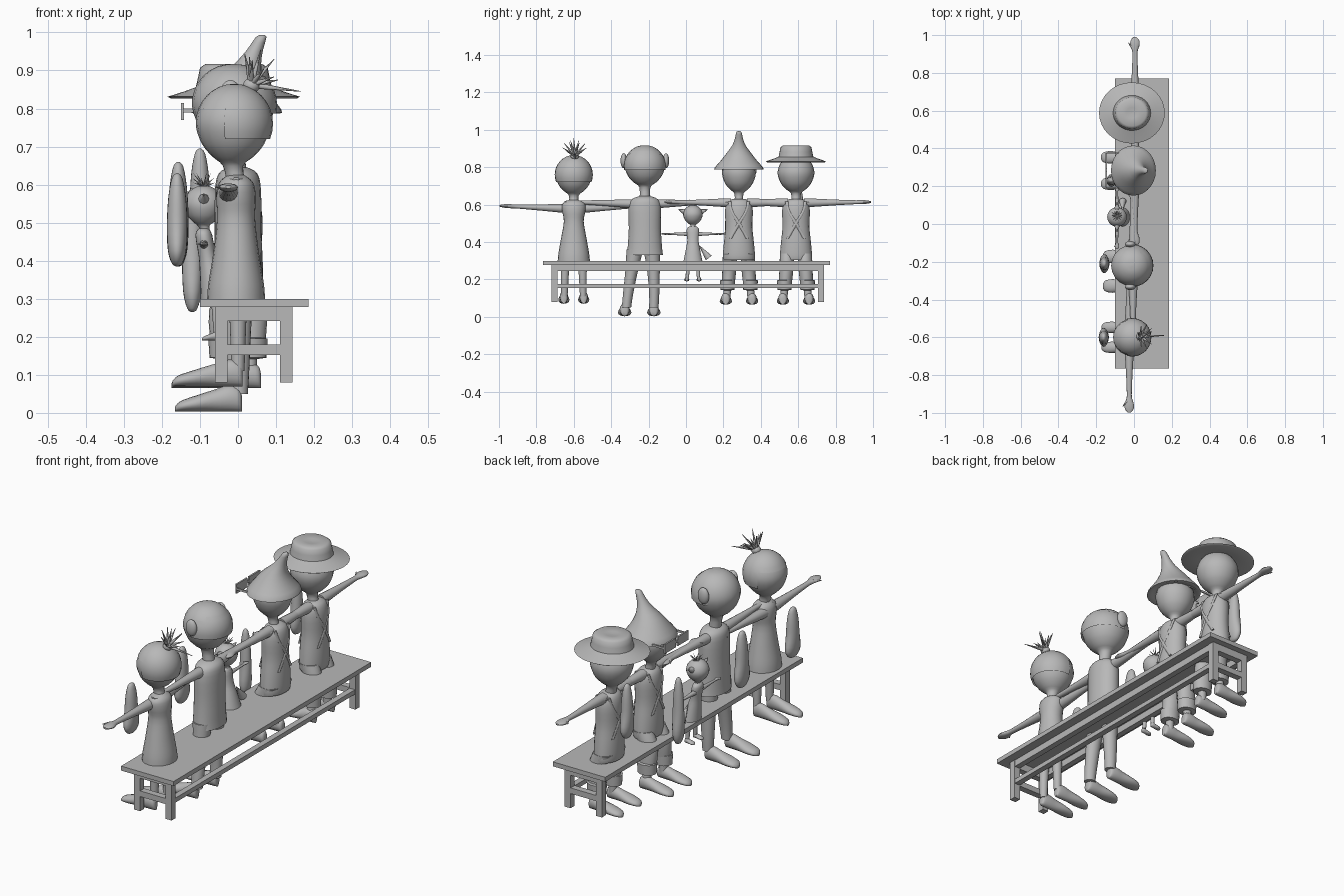
import bpy, bmesh, math
from mathutils import Vector, Matrix

grey = bpy.data.materials.new("plain grey")
grey.diffuse_color = (0.48, 0.48, 0.48, 1)


def finish(name, bm, smooth=True):
    bmesh.ops.recalc_face_normals(bm, faces=bm.faces)
    me = bpy.data.meshes.new(name)
    bm.to_mesh(me)
    bm.free()
    me.materials.append(grey)
    if smooth:
        me.shade_smooth()
        me.set_sharp_from_angle(angle=math.radians(50))
    ob = bpy.data.objects.new(name, me)
    bpy.context.collection.objects.link(ob)
    return ob


def box(name, x0, x1, y0, y1, z0, z1):
    bm = bmesh.new()
    bmesh.ops.create_cube(bm, size=1)
    for v in bm.verts:
        v.co = Vector(((x0 + x1) / 2 + v.co.x * (x1 - x0), (y0 + y1) / 2 + v.co.y * (y1 - y0),
                       (z0 + z1) / 2 + v.co.z * (z1 - z0)))
    return finish(name, bm, False)


def ball(name, c, r, keep=None):
    bm = bmesh.new()
    bmesh.ops.create_uvsphere(bm, u_segments=24, v_segments=16, radius=1)
    if keep:
        bad = [f for f in bm.faces if not keep(f.calc_center_median())]
        bmesh.ops.delete(bm, geom=bad, context='FACES')
    for v in bm.verts:
        v.co = Vector((c[0] + v.co.x * r[0], c[1] + v.co.y * r[1], c[2] + v.co.z * r[2]))
    return finish(name, bm)


# skin elliptical rings (x, y, z, radius a, radius b) along one axis
def loft(name, rings, axis='z', steps=3, n=20):
    pts = []
    for i in range(len(rings) - 1):
        p = [rings[max(i - 1, 0)], rings[i], rings[i + 1], rings[min(i + 2, len(rings) - 1)]]
        for s in range(steps):
            t = s / steps
            pts.append([0.5 * (2 * b + (c - a) * t + (2 * a - 5 * b + 4 * c - d) * t * t
                               + (3 * b - a - 3 * c + d) * t ** 3) for a, b, c, d in zip(*p)])
    pts.append(list(rings[-1]))
    bm = bmesh.new()
    loops = []
    for x, y, z, a, b in pts:
        a, b = max(a, 0.0005), max(b, 0.0005)
        ring = []
        for k in range(n):
            u, w = a * math.cos(math.tau * k / n), b * math.sin(math.tau * k / n)
            d = {'z': (u, w, 0), 'y': (u, 0, w), 'x': (0, u, w)}[axis]
            ring.append(bm.verts.new((x + d[0], y + d[1], z + d[2])))
        loops.append(ring)
    for r0, r1 in zip(loops, loops[1:]):
        for k in range(n):
            bm.faces.new((r0[k], r0[(k + 1) % n], r1[(k + 1) % n], r1[k]))
    bm.faces.new(loops[0])
    bm.faces.new(loops[-1])
    return finish(name, bm)


def spike(name, base, tip, r):
    base, tip = Vector(base), Vector(tip)
    d = tip - base
    bm = bmesh.new()
    bmesh.ops.create_cone(bm, cap_ends=True, segments=8, radius1=r, radius2=r * 0.1, depth=d.length,
                          matrix=Matrix.Translation((base + tip) / 2) @ d.to_track_quat('Z', 'Y').to_matrix().to_4x4())
    return finish(name, bm)


# bulb head running down into the neck
def head(name, x, y, z, r, rz, neck):
    prof = [(0.55, -0.82), (0.83, -0.5), (1, -0.02), (0.93, 0.4), (0.7, 0.74), (0.36, 0.95), (0, 1)]
    rings = [(x + 0.01, y, neck, r * 0.26, r * 0.26), (x, y, z - rz * 1.06, r * 0.27, r * 0.27)]
    loft(name, rings + [(x, y, z + h * rz, r * q, r * q) for q, h in prof])


# outstretched arms with flat hands and thumbs
def arms(name, x, y, z, shoulder, reach, tip_z, k=1.0):
    L = reach - shoulder
    for s in (-1, 1):
        prof = [(-0.08, 0.026, 0.025), (0.1, 0.023, 0.022), (0.4, 0.017, 0.016), (0.72, 0.013, 0.011),
                (0.80, 0.017, 0.011), (0.88, 0.025, 0.011), (0.95, 0.022, 0.008), (1, 0.008, 0.004)]
        loft(name, [(x, y + s * (shoulder + t * L), z + (tip_z - z) * t, a * k, b * k) for t, a, b in prof], 'y', n=14)
        h = y + s * (shoulder + 0.82 * L)
        spike(name.replace("arm", "thumb"), (x - 0.01 * k, h, tip_z), (x - 0.036 * k, h + s * 0.03 * k, tip_z), 0.009 * k)


def foot(name, heel, toe, y, z, w, h):
    L = toe - heel
    loft(name, [(heel + L * t, y, z + h * q, w * a, h * q) for t, a, q in
                [(0, 0.3, 0.3), (0.04, 0.6, 0.45), (0.2, 0.75, 0.5), (0.4, 0.8, 0.42),
                 (0.7, 1, 0.3), (0.92, 0.8, 0.2), (1, 0.3, 0.1)]], 'x', n=16)


# bench
box("bench_seat", -0.10, 0.185, -0.765, 0.77, 0.278, 0.30)
for ya, yb in ((-0.72, -0.688), (0.707, 0.739)):
    for xa, xb in ((-0.06, -0.028), (0.11, 0.143)):
        box("bench_leg", xa, xb, ya, yb, 0.08, 0.278)
    box("bench_end_apron", -0.028, 0.11, ya, yb, 0.242, 0.278)
    box("bench_end_stretcher", -0.028, 0.11, ya, yb, 0.152, 0.18)
for xa, xb in ((-0.058, -0.03), (0.112, 0.141)):
    box("bench_long_apron", xa, xb, -0.688, 0.707, 0.245, 0.278)
box("bench_long_stretcher", 0.112, 0.141, -0.688, 0.707, 0.155, 0.177)

# woman in dress
Y = -0.60
head("woman_head", -0.013, Y, 0.757, 0.098, 0.102, 0.60)
ball("woman_hair", (-0.01, Y, 0.76), (0.102, 0.102, 0.105),
     lambda c: c.z > 0.45 or (c.x > -0.3 and c.z > -0.3))
loft("woman_dress", [(-0.005, Y, 0.625, 0.022, 0.025), (-0.005, Y, 0.605, 0.045, 0.06), (-0.005, Y, 0.565, 0.052, 0.062),
                     (-0.005, Y, 0.51, 0.05, 0.053), (-0.005, Y, 0.42, 0.06, 0.068), (-0.005, Y, 0.34, 0.073, 0.082),
                     (-0.005, Y, 0.30, 0.076, 0.086)])
arms("woman_arm", -0.025, Y, 0.58, 0.06, 0.398, 0.594)
for s in (-1, 1):
    loft("woman_leg", [(0, Y + s * 0.045, 0.33, 0.026, 0.026), (0, Y + s * 0.048, 0.22, 0.021, 0.021),
                       (0, Y + s * 0.05, 0.11, 0.017, 0.017)])
    foot("woman_foot", 0.012, -0.172, Y + s * 0.053, 0.07, 0.03, 0.07)
ball("topknot_base", (0.035, Y + 0.005, 0.86), (0.022, 0.022, 0.02))
for i in range(9):
    a = math.tau * i / 9
    spike("topknot_spike", (0.035, Y + 0.005, 0.862),
          (0.06 + 0.045 * math.cos(a), Y + 0.005 + 0.065 * math.sin(a), 0.91 - 0.035 * math.cos(a)), 0.009)
for dx, dy, z in ((0.02, 0, 0.955), (0.055, 0.03, 0.93), (-0.01, -0.025, 0.935), (0.125, 0.01, 0.845)):
    spike("topknot_spike", (0.035, Y + 0.005, 0.862), (0.04 + dx, Y + dy, z), 0.009)

# old man in long shirt
Y = -0.22
head("old_man_head", -0.012, Y, 0.808, 0.109, 0.109, 0.62)
ball("old_man_hair", (-0.01, Y, 0.808), (0.113, 0.113, 0.11), lambda c: c.x > -0.2 and -0.25 < c.z < 0.55 + 0.2 * c.x)
loft("old_man_shirt", [(0, Y, 0.645, 0.025, 0.03), (0, Y, 0.63, 0.05, 0.068), (0, Y, 0.59, 0.06, 0.086),
                       (0, Y, 0.47, 0.062, 0.086), (0, Y, 0.37, 0.064, 0.092), (0, Y, 0.33, 0.066, 0.097)])
arms("old_man_arm", -0.005, Y, 0.605, 0.08, 0.43, 0.615)
for s in (-1, 1):
    ball("old_man_ear", (-0.02, Y + s * 0.113, 0.835), (0.028, 0.017, 0.04))
    loft("old_man_trouser_leg", [(0, Y - 0.008 + s * 0.045, 0.36, 0.045, 0.045), (0, Y - 0.012 + s * 0.058, 0.25, 0.036, 0.034),
                                 (0, Y - 0.02 + s * 0.07, 0.12, 0.03, 0.027), (0, Y - 0.025 + s * 0.073, 0.05, 0.026, 0.025)])
    foot("old_man_foot", 0.01, -0.165, Y - 0.03 + s * 0.078, 0.003, 0.036, 0.07)

# small child at the edge of the bench
X, Y = -0.09, 0.037
head("child_head", X, Y, 0.545, 0.052, 0.052, 0.465)
loft("child_dress", [(X, Y, 0.485, 0.012, 0.015), (X, Y, 0.468, 0.022, 0.033), (X + 0.01, Y, 0.41, 0.023, 0.03),
                     (X + 0.02, Y, 0.36, 0.03, 0.038), (X + 0.03, Y, 0.30, 0.038, 0.05)])
arms("child_arm", X, Y, 0.443, 0.03, 0.17, 0.444, 0.45)
spike("child_sash", (X + 0.03, Y + 0.085, 0.315), (X + 0.03, Y + 0.035, 0.38), 0.02)
for s in (-1, 1):
    spike("child_pigtail", (X, Y + s * 0.04, 0.56), (X, Y + s * 0.078, 0.575), 0.017)
    loft("child_leg", [(X + 0.03, Y + s * 0.024, 0.31, 0.012, 0.012), (X + 0.035, Y + s * 0.03, 0.21, 0.009, 0.009)])
    foot("child_foot", X + 0.045, X - 0.005, Y + s * 0.033, 0.19, 0.014, 0.025)
for i in range(14):
    a = math.tau * i / 14
    spike("child_hair_tuft", (X, Y + 0.01, 0.595),
          (X + 0.03 * math.cos(a), Y + 0.01 + 0.03 * math.sin(a), 0.605 + 0.012 * (i % 3)), 0.003)


# two people in dungarees with crossed braces
def dungarees(name, X, Y, r):
    head(name + "_head", -0.01, Y, 0.765, r, 0.1, 0.61)
    body = [(0.63, 0.025, 0.03), (0.615, 0.045, 0.062), (0.57, 0.056, 0.074), (0.48, 0.056, 0.072),
            (0.40, 0.06, 0.08), (0.33, 0.06, 0.086), (0.305, 0.056, 0.084)]
    loft(name + "_body", [(0.005, Y, z, a, b) for z, a, b in body])
    arms(name + "_arm", 0.005, Y, 0.61, 0.07, 0.402, 0.614)
    for s in (-1, 1):
        for f in (-1, 1):
            loft(name + "_brace", [(0.005 + f * x, Y + s * y, z, 0.004, 0.009) for x, y, z in
                                   ((0.033, 0.05, 0.618), (0.048, 0.035, 0.56), (0.056, 0, 0.50), (0.051, -0.045, 0.42))],
                 n=8)
        yl = Y + s * 0.047
        loft(name + "_trouser_leg", [(0.005, yl, 0.34, 0.05, 0.039), (X, yl + s * 0.003, 0.27, 0.046, 0.038),
                                     (X, yl + s * 0.010, 0.18, 0.042, 0.035)])
        loft(name + "_cuff", [(X, yl + s * 0.014, z, a, a * 0.84) for z, a in
                              ((0.142, 0.025), (0.145, 0.045), (0.195, 0.048), (0.20, 0.03))], steps=1)
        loft(name + "_ankle", [(X, yl + s * 0.014, 0.16, 0.019, 0.019), (X, yl + s * 0.018, 0.10, 0.02, 0.02)])
        foot(name + "_foot", X + 0.03, X - 0.145, yl + s * 0.023, 0.065, 0.033, 0.065)


dungarees("cone_hat_farmer", -0.03, 0.283, 0.09)
dungarees("wide_hat_farmer", 0.03, 0.588, 0.098)

# pointed hat, tip leaning back
loft("pointed_hat", [(-0.003 + x, 0.283, z, a, b) for x, z, a, b in
                     ((0, 0.80, 0.08, 0.085), (0, 0.787, 0.113, 0.126), (0, 0.797, 0.117, 0.13), (0, 0.835, 0.09, 0.097),
                      (0.008, 0.88, 0.06, 0.062), (0.03, 0.92, 0.034, 0.034), (0.048, 0.955, 0.021, 0.021),
                      (0.064, 0.988, 0.014, 0.014), (0.067, 0.993, 0.004, 0.004))], steps=2, n=28)
# wide brimmed hat
loft("brimmed_hat", [(-0.011, 0.588, z, a, a * 0.93) for z, a in
                     ((0.838, 0.09), (0.826, 0.165), (0.831, 0.174), (0.845, 0.13), (0.856, 0.1), (0.882, 0.094),
                      (0.907, 0.089), (0.917, 0.075), (0.912, 0.03), (0.91, 0.001))], steps=1, n=32)

# spectacles of the pointed hat wearer
for y in (0.235, 0.335):
    box("spectacle_lens", -0.15, -0.142, y - 0.042, y + 0.042, 0.77, 0.815)
    s = 0.19 if y < 0.28 else 0.376
    box("spectacle_side", -0.145, -0.02, s - 0.003, s + 0.003, 0.79, 0.80)
box("spectacle_bridge", -0.15, -0.142, 0.277, 0.293, 0.79, 0.80)

# long rounded pads hanging in front of the figures, widest near the bottom
for x, y, z, h, w in ((-0.16, -0.60, 0.385, 0.245, 0.05), (-0.157, -0.21, 0.385, 0.275, 0.05),
                      (-0.12, 0.23, 0.265, 0.325, 0.033), (-0.10, 0.60, 0.43, 0.265, 0.042)):
    loft("hanging_pad", [(x, y, z + h * t, 0.027 * a, w * b) for t, a, b in
                         ((0, 0.1, 0.1), (0.03, 0.5, 0.6), (0.17, 0.9, 1), (0.45, 1, 0.75),
                          (0.75, 0.85, 0.62), (0.95, 0.5, 0.4), (1, 0.1, 0.1))])
